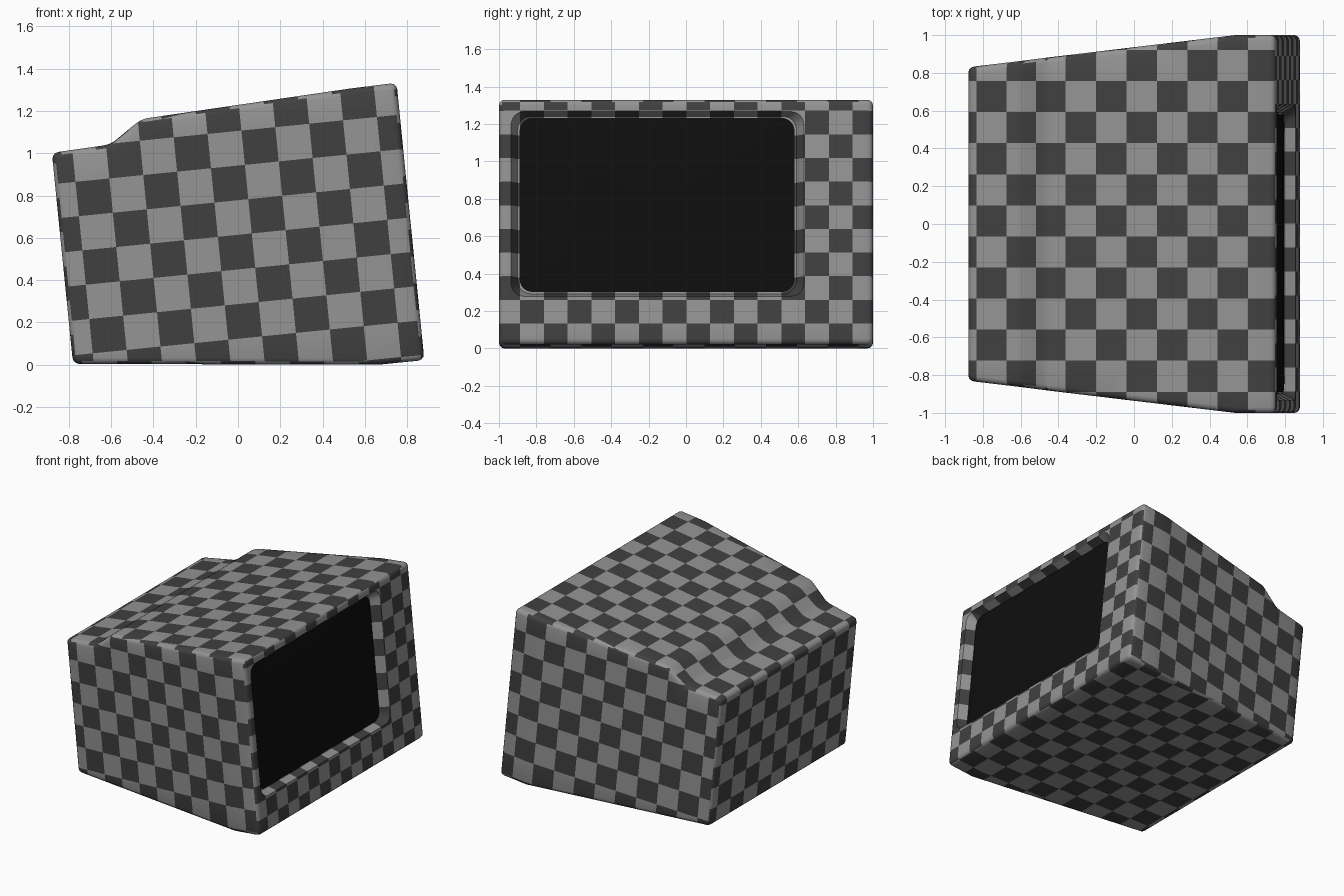
import bpy, bmesh, math
from mathutils import Vector, Matrix

cube = bpy.data.objects.get("Cube")
if cube:
    bpy.data.objects.remove(cube)


def material(name, value):
    m = bpy.data.materials.new(name)
    m.use_nodes = True
    colour = (value, value, value, 1)
    m.diffuse_color = colour
    bsdf = m.node_tree.nodes["Principled BSDF"]
    bsdf.inputs["Base Color"].default_value = colour
    bsdf.inputs["Roughness"].default_value = 0.7
    return m


light_grey = material("light grey", 0.296)
dark_grey = material("dark grey", 0.051)
black = material("screen black", 0.0044)

# The set is modelled upright, then leaned back about y
LEAN = Matrix.Rotation(-0.1, 4, 'Y')
FACE, NECK, REAR = 0.879, 0.66, -0.776


def half_width(x):
    t = min(1, (x - REAR) / (NECK - REAR))
    return 0.83 + 0.17 * t


def rounded_loop(bm, x, y0, y1, z0, z1, r, steps=6):
    corners = [(y1 - r, z1 - r), (y0 + r, z1 - r), (y0 + r, z0 + r), (y1 - r, z0 + r)]
    verts = []
    for i, (cy, cz) in enumerate(corners):
        for k in range(steps + 1):
            a = math.pi / 2 * (i + k / steps)
            verts.append(bm.verts.new((x, cy + r * math.cos(a), cz + r * math.sin(a))))
    return verts


def bridge(bm, a, b):
    n = len(a)
    return [bm.faces.new((a[i], a[(i + 1) % n], b[(i + 1) % n], b[i])) for i in range(n)]


def finish(bm, name, mats):
    me = bpy.data.meshes.new(name)
    bm.to_mesh(me)
    bm.free()
    ob = bpy.data.objects.new(name, me)
    bpy.context.collection.objects.link(ob)
    for m in mats:
        me.materials.append(m)
    bpy.ops.object.select_all(action='DESELECT')
    ob.select_set(True)
    bpy.context.view_layer.objects.active = ob
    bpy.ops.object.shade_smooth_by_angle(angle=math.radians(35))
    return ob


# Cabinet: stepped profile with tapering sides
profile = [(REAR, 0.08), (REAR, 1.083), (-0.496, 1.095), (-0.34, 1.2),
           (NECK, 1.245), (FACE, 1.25), (FACE, -0.068), (NECK, -0.068)]
bm = bmesh.new()
sides = [[bm.verts.new((x, s * half_width(x), z)) for x, z in profile] for s in (-1, 1)]
bridge(bm, *sides)
for ring in sides:
    bm.faces.new(ring[:5] + ring[7:])
    bm.faces.new(ring[4:8])
bmesh.ops.recalc_face_normals(bm, faces=bm.faces[:])
sharp = [e for e in bm.edges if e.calc_face_angle() > 0.45]
bmesh.ops.bevel(bm, geom=sharp, offset=0.03, segments=3, profile=0.5, affect='EDGES')

# Front panel with a recessed opening
bm.normal_update()
panel = max((f for f in bm.faces if f.normal.x > 0.99), key=lambda f: f.calc_area())
rim = list(panel.edges)
bm.faces.remove(panel)
opening = rounded_loop(bm, FACE, -0.935, 0.63, 0.19, 1.183, 0.07)
lip = [bm.edges.new((v, opening[i - 1])) for i, v in enumerate(opening)]
bmesh.ops.triangle_fill(bm, edges=rim + lip, use_beauty=True, normal=(1, 0, 0))
inner = rounded_loop(bm, 0.815, -0.9, 0.59, 0.21, 1.163, 0.07)
recess = bridge(bm, opening, inner)
recess.append(bm.faces.new(inner))
bmesh.ops.recalc_face_normals(bm, faces=bm.faces[:])
bm.normal_update()

# Sort faces into six directions: axis * 2 + (1 when facing positive)
for f in bm.faces:
    n = f.normal
    axis = max(range(3), key=lambda i: abs(n[i]))
    f.material_index = axis * 2 + (n[axis] > 0)
for f in recess:
    f.material_index = 1

# For each direction: two (axis, cell size, dark cell centre) pairs
SIDE = ((0, 0.161, -0.598), (2, 0.163, 0.854))
checks = {0: ((1, 0.1645, 0.0165), (2, 0.163, 0.95)),
          1: ((1, 0.127, 0.70), (2, 0.127, 0.108)),
          2: SIDE, 3: SIDE,
          4: ((0, 0.1625, -0.649), (1, 0.1645, 0.0165)),
          5: ((0, 0.1625, -0.649), (1, 0.1645, 0.0165))}

# Cut the check pattern into the faces
for group, pair in checks.items():
    for axis, cell, centre in pair:
        normal = Vector((0, 0, 0))
        normal[axis] = 1
        for k in range(-20, 21):
            faces = [f for f in bm.faces if f.material_index == group]
            at = centre + (k + 0.5) * cell
            near = [f for f in faces
                    if min(v.co[axis] for v in f.verts) < at < max(v.co[axis] for v in f.verts)]
            if near:
                geom = near + list({e for f in near for e in f.edges})
                geom += list({v for f in near for v in f.verts})
                bmesh.ops.bisect_plane(bm, geom=geom, dist=1e-5,
                                       plane_co=normal * at, plane_no=normal)

# Colour alternate cells
for f in bm.faces:
    c = f.calc_center_median()
    cells = [round((c[a] - centre) / size) for a, size, centre in checks[f.material_index]]
    f.material_index = 1 - sum(cells) % 2
bm.transform(LEAN)
ground = min(v.co.z for v in bm.verts)
bmesh.ops.translate(bm, verts=bm.verts[:], vec=(0, 0, -ground))
finish(bm, "cabinet", [light_grey, dark_grey])

# Screen: slightly domed rounded panel
bm = bmesh.new()
rings = []
for k in range(5):
    t = 1 - k * 0.22
    cy, cz, w, h = -0.155, 0.687, 0.735 * t, 0.468 * t
    rings.append(rounded_loop(bm, 0.822 + 0.02 * (1 - t * t),
                              cy - w, cy + w, cz - h, cz + h, 0.07 * t))
for a, b in zip(rings, rings[1:]):
    bridge(bm, a, b)
bm.faces.new(rings[-1])
bm.normal_update()
if sum(f.normal.x for f in bm.faces) < 0:
    bmesh.ops.reverse_faces(bm, faces=bm.faces[:])
bm.transform(LEAN)
bmesh.ops.translate(bm, verts=bm.verts[:], vec=(0, 0, -ground))
finish(bm, "screen", [black])
